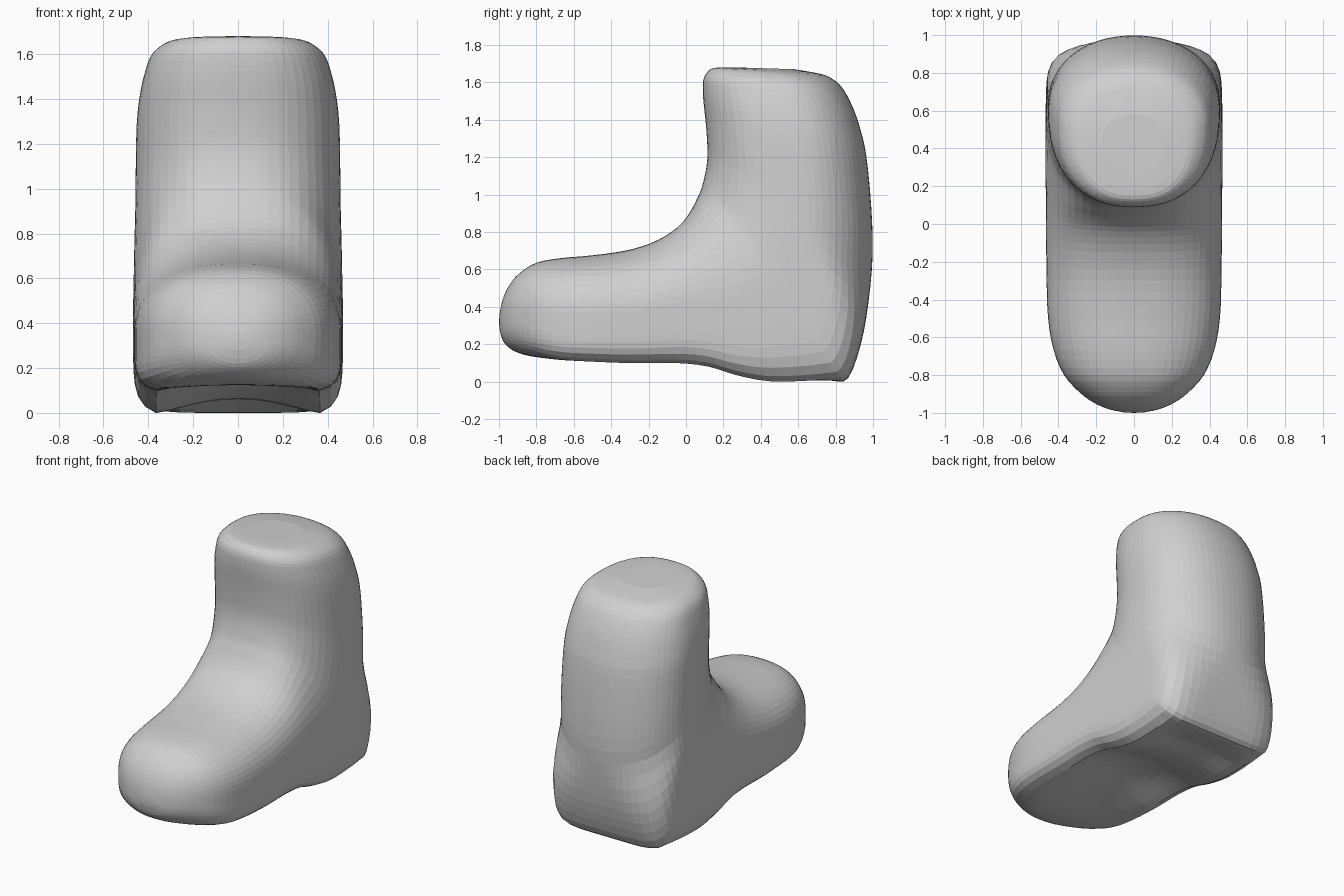
import bpy, bmesh, math

cube = bpy.data.objects.get("Cube")
if cube:
    bpy.data.objects.remove(cube, do_unlink=True)

grey = bpy.data.materials.new("plain_grey")
grey.use_nodes = True
grey.diffuse_color = (0.63, 0.63, 0.63, 1)
grey.node_tree.nodes["Principled BSDF"].inputs["Base Color"].default_value = (0.63, 0.63, 0.63, 1)

# Sections from toe, around the heel, to the top of the leg:
# instep/shin point (y, z), sole/back point (y, z), half width
SECTIONS = [
    (-.997, .36, -.997, .28, .055), (-.98, .44, -.98, .22, .135),
    (-.945, .515, -.945, .18, .215), (-.89, .58, -.89, .15, .29),
    (-.8, .635, -.8, .125, .37), (-.67, .66, -.67, .105, .425),
    (-.5, .675, -.5, .094, .455), (-.3, .705, -.27, .085, .463),
    (-.15, .757, -.05, .085, .465), (-.04, .83, .12, .065, .466),
    (.02, .905, .28, .015, .467), (.055, .97, .45, -.018, .468),
    (.078, 1.02, .63, -.018, .468), (.09, 1.06, .78, -.006, .468),
    (.1, 1.1, .868, .02, .467), (.108, 1.14, .935, .2, .465),
    (.113, 1.18, .975, .42, .462), (.115, 1.23, .998, .68, .458),
    (.112, 1.3, .99, .94, .456), (.105, 1.39, .965, 1.2, .452),
    (.095, 1.48, .935, 1.34, .44), (.09, 1.55, .895, 1.46, .42),
    (.092, 1.61, .84, 1.565, .392), (.11, 1.65, .785, 1.617, .35),
    (.15, 1.677, .72, 1.645, .29), (.26, 1.68, .58, 1.67, .17),
]
TOE, CROWN = (0, -1, .32), (0, .42, 1.675)
RING, STEPS = 64, 3


def smooth_path(rows, steps):
    """Pass a smooth curve through the rows."""
    out = []
    for i in range(len(rows) - 1):
        a, b, c, d = (rows[max(0, min(len(rows) - 1, i + k))] for k in (-1, 0, 1, 2))
        for j in range(steps):
            t = j / steps
            out.append([q + .5 * t * (r - p + t * (2*p - 5*q + 4*r - s + t * (3*(q - r) + s - p)))
                        for p, q, r, s in zip(a, b, c, d)])
    return out + [list(rows[-1])]


def ramp(v, lo, hi):
    t = max(0, min(1, (v - lo) / (hi - lo)))
    return t * t * (3 - 2 * t)


def section_ring(bm, row):
    """Rounded section: soft on the instep side, boxier and hollowed on the sole side."""
    py, pz, qy, qz, w = row
    length = math.hypot(qy - py, qz - pz)
    boxy = 2.15 + 3.6 * (1 - ramp(qz, .02, .6)) * ramp(qy, -1, -.6)
    hollow = .09 * ramp(qy, -.95, 0) * (1 - ramp(qy, .6, .86)) * (1 - ramp(qz, .12, .3))
    middle = .57
    ring = []
    for k in range(RING):
        c, s = math.cos(2 * math.pi * k / RING), math.sin(2 * math.pi * k / RING)
        n = boxy if s > 0 else 2.4
        r = (abs(c) ** n + abs(s) ** n) ** (-1 / n)
        x, v = c * r, s * r
        f = middle + v * ((1 - middle) if v > 0 else middle)
        if v > 0:
            f -= hollow / length * v * max(0, 1 - (x / .78) ** 2)
        ring.append(bm.verts.new((x * w, py + (qy - py) * f, pz + (qz - pz) * f)))
    return ring


# Boot body lofted through the sections
bm = bmesh.new()
rings = [section_ring(bm, row) for row in smooth_path(SECTIONS, STEPS)]
for a, b in zip(rings, rings[1:]):
    for k in range(RING):
        m = (k + 1) % RING
        bm.faces.new((a[k], a[m], b[m], b[k]))

# Rounded ends at toe and crown
for ring, tip in ((rings[0], TOE), (rings[-1], CROWN)):
    pole = bm.verts.new(tip)
    for k in range(RING):
        bm.faces.new((ring[k], ring[(k + 1) % RING], pole))
bmesh.ops.recalc_face_normals(bm, faces=bm.faces)

mesh = bpy.data.meshes.new("boot")
bm.to_mesh(mesh)
bm.free()
mesh.materials.append(grey)
boot = bpy.data.objects.new("boot", mesh)
bpy.context.collection.objects.link(boot)
